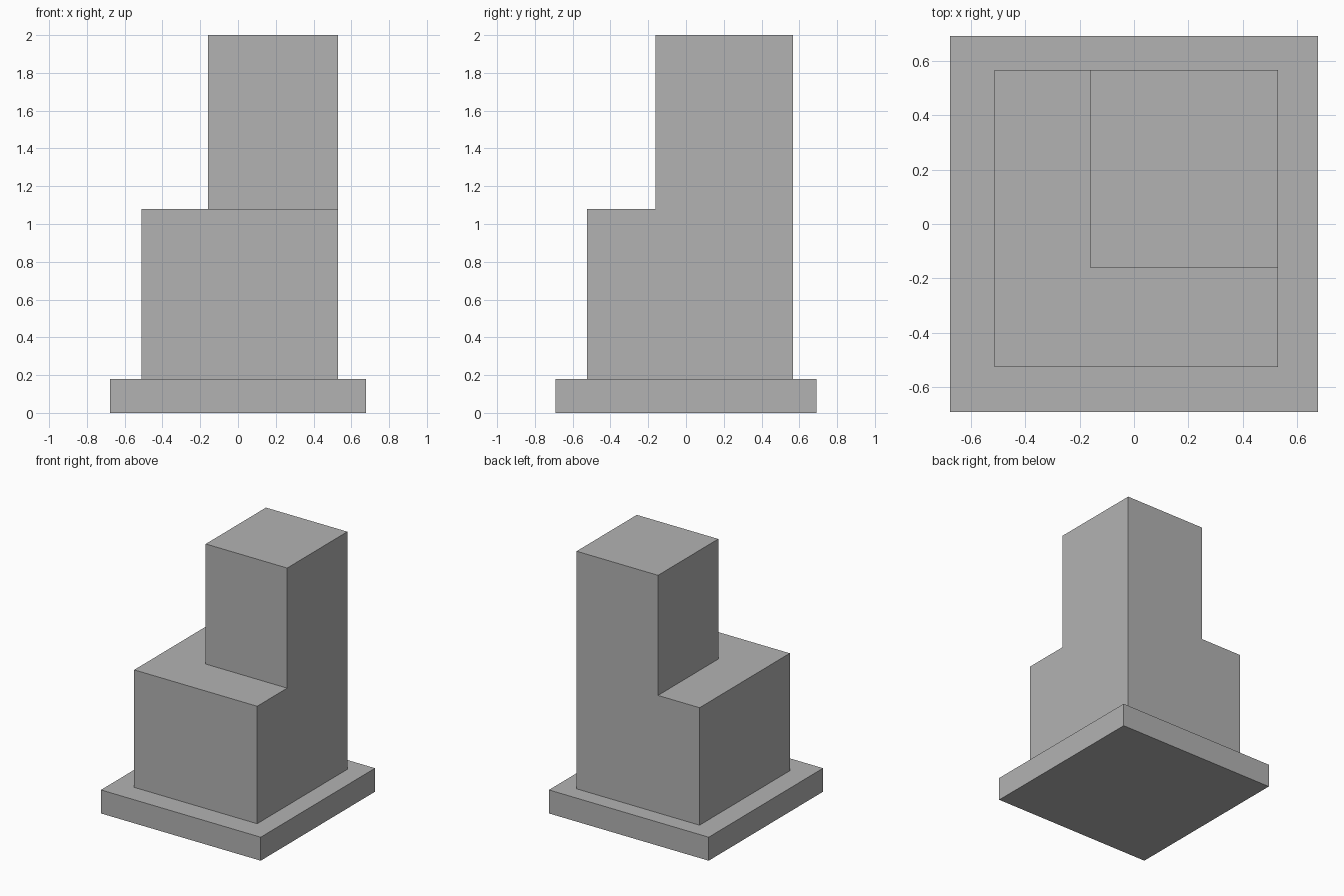
import bpy

cube = bpy.data.objects.get("Cube")
if cube:
    bpy.data.objects.remove(cube, do_unlink=True)

# Single plain grey
grey = bpy.data.materials.new("plain_grey")
grey.use_nodes = True
colour = (0.45, 0.45, 0.45, 1)
grey.diffuse_color = colour
grey.node_tree.nodes["Principled BSDF"].inputs["Base Color"].default_value = colour


def block(name, low, high):
    """Box between two opposite corners."""
    centre = [(a + b) / 2 for a, b in zip(low, high)]
    bpy.ops.mesh.primitive_cube_add(size=1, location=centre)
    obj = bpy.context.object
    obj.name = name
    obj.scale = [b - a for a, b in zip(low, high)]
    bpy.ops.object.transform_apply(location=False, rotation=False, scale=True)
    obj.data.materials.append(grey)
    return obj


BASE_TOP, BODY_TOP, TOWER_TOP = 0.18, 1.08, 2.0
LEFT, BACK = 0.53, 0.567  # faces shared by the body and tower

# Wide plinth, lower body, and tower flush with its back left corner
block("base_plinth", (-0.677, -0.692, 0), (0.677, 0.692, BASE_TOP))
block("lower_body", (-0.512, -0.525, BASE_TOP), (LEFT, BACK, BODY_TOP))
block("tower", (-0.16, -0.162, BODY_TOP), (LEFT, BACK, TOWER_TOP))
